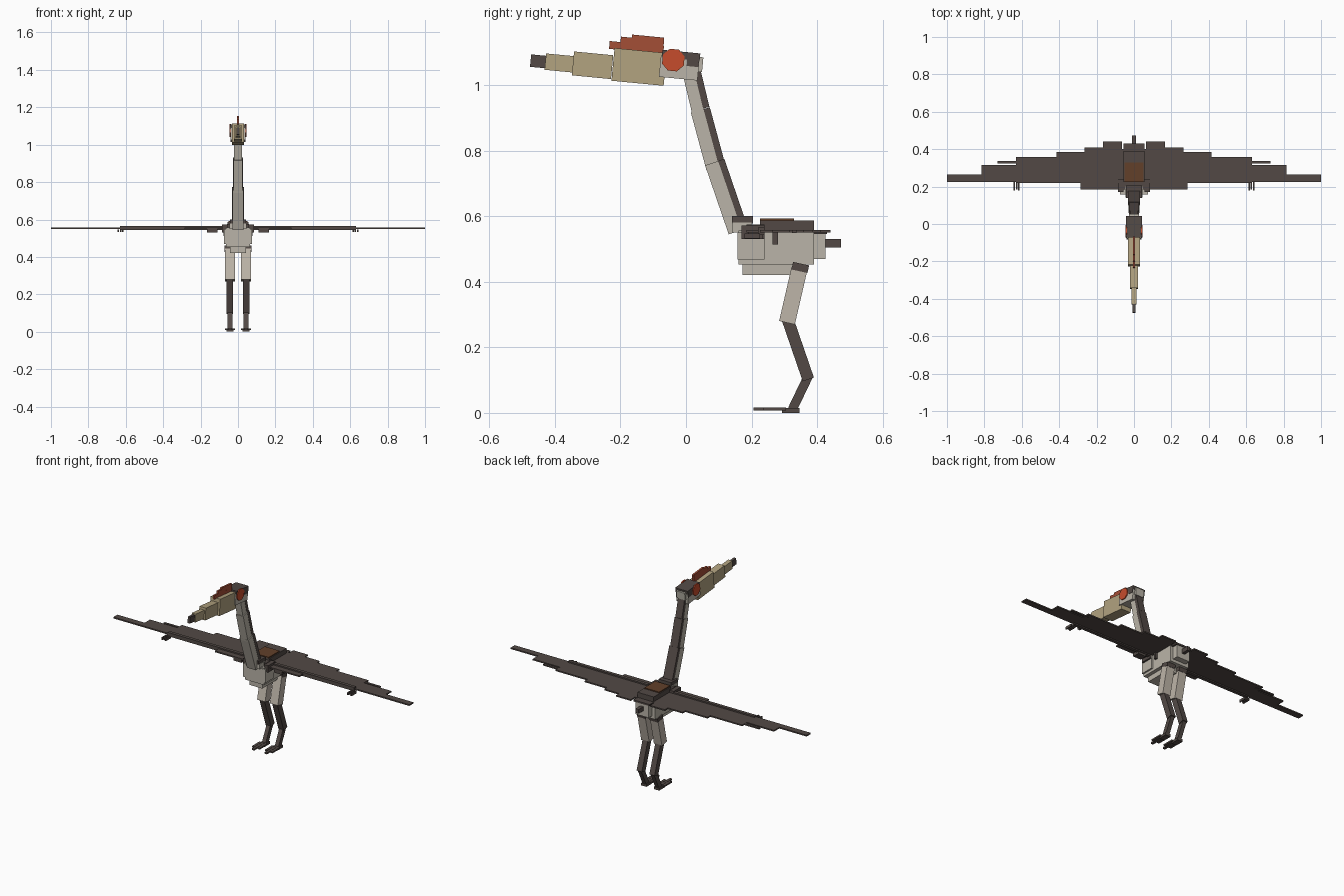
import bpy, bmesh, math
from mathutils import Matrix, Vector

if "Cube" in bpy.data.objects:
    bpy.data.objects.remove(bpy.data.objects["Cube"], do_unlink=True)


def material(name, rgb):
    lin = [((c / 255 + 0.055) / 1.055) ** 2.4 for c in rgb] + [1]
    m = bpy.data.materials.new(name)
    m.use_nodes = True
    m.diffuse_color = lin
    m.node_tree.nodes["Principled BSDF"].inputs["Base Color"].default_value = lin
    return m


GREY = material("pale grey plumage", (186, 180, 168))
DARK = material("dark plumage", (82, 73, 69))
THIGH = material("warm pale thigh", (190, 181, 169))
TAN = material("tan beak", (178, 163, 128))
CREST = material("rust crest", (164, 78, 54))
EYE = material("orange red eye", (198, 76, 44))
BROWN = material("brown back patch", (98, 64, 42))


def finish(name, bm, mat):
    bmesh.ops.recalc_face_normals(bm, faces=bm.faces)
    me = bpy.data.meshes.new(name)
    bm.to_mesh(me)
    bm.free()
    me.materials.append(mat)
    ob = bpy.data.objects.new(name, me)
    bpy.context.collection.objects.link(ob)
    return ob


def block(name, mat, centre, size, tilt=0.0):
    """Box of the given size, tilted about x."""
    bm = bmesh.new()
    bmesh.ops.create_cube(bm, size=1, matrix=Matrix.Diagonal((*size, 1)))
    ob = finish(name, bm, mat)
    ob.location = centre
    ob.rotation_euler.x = tilt
    return ob


def span(name, mat, x, y, z):
    """Upright box from (min, max) ranges."""
    r = (x, y, z)
    return block(name, mat, [(a + b) / 2 for a, b in r], [b - a for a, b in r])


def limb(name, mat, x, p0, p1, width, depth):
    """Box running between two (y, z) points."""
    dy, dz = p1[0] - p0[0], p1[1] - p0[1]
    centre = (x, (p0[0] + p1[0]) / 2, (p0[1] + p1[1]) / 2)
    return block(name, mat, centre, (width, depth, math.hypot(dy, dz)), math.atan2(-dy, dz))


# Body
span("body", GREY, (-.065, .065), (.16, .39), (.452, .556))
span("chest", GREY, (-.075, .075), (.157, .24), (.468, .55))
span("belly", GREY, (-.043, .043), (.173, .345), (.42, .455))
span("rump", GREY, (-.045, .045), (.385, .425), (.47, .548))
span("tail", DARK, (-.01, .01), (.42, .472), (.504, .53))
span("tail_cover", DARK, (-.055, .055), (.38, .43), (.546, .556))
span("mantle", DARK, (-.055, .055), (.225, .39), (.55, .587))
span("shoulder_cover", DARK, (-.06, .06), (.185, .24), (.55, .575))
span("back_patch", BROWN, (-.05, .05), (.225, .33), (.586, .593))
span("neck_base", GREY, (-.045, .045), (.142, .2), (.55, .58))
span("neck_base_cover", DARK, (-.042, .042), (.14, .205), (.578, .6))

# Neck: three pale pieces, each with a dark strip along the back
neck = [("lower", (.152, .552), (.08, .762), .06, .046),
        ("middle", (.083, .748), (.036, .922), .05, .044),
        ("upper", (.04, .91), (.01, 1.035), .042, .04)]
for part, p0, p1, w, d in neck:
    limb(part + "_neck", GREY, 0, p0, p1, w, d)
    a, b = Vector(p0), Vector(p1)
    along = (b - a).normalized()
    off = Vector((along.y, -along.x)) * (d / 2 + .006)
    limb(part + "_neck_stripe", DARK, 0, a + off + along * .015, b + off, w + .002, .02)

# Head, beak and crest share one slight upward tilt
TILT = math.radians(-5.5)
HEAD = Matrix.Translation((0, -.02, 1.06)) @ Matrix.Rotation(TILT, 4, 'X')
block("head", GREY, HEAD @ Vector((0, 0, -.008)), (.08, .118, .066), TILT)
block("head_cap", DARK, HEAD @ Vector((0, .002, .031)), (.084, .116, .022), TILT)
block("nape_cap", DARK, HEAD @ Vector((0, .04, .018)), (.084, .036, .036), TILT)
block("nape", GREY, (0, .037, 1.063), (.056, .028, .045), TILT)
for name, mat, y, z, w, l, h in [
        ("beak_base", TAN, -.143, 1.055, .066, .16, .1),
        ("beak_middle", TAN, -.285, 1.06, .044, .12, .073),
        ("beak_front", TAN, -.386, 1.067, .027, .086, .05),
        ("beak_tip", DARK, -.45, 1.072, .016, .048, .038),
        ("crest_low", CREST, -.151, 1.114, .012, .166, .024),
        ("crest_middle", CREST, -.134, 1.126, .0118, .132, .03),
        ("crest_top", CREST, -.117, 1.134, .0116, .098, .03)]:
    block(name, mat, (0, y, z), (w, l, h), TILT)

# Wing outline, from the leading edge round to the stepped trailing edge
WING = [(.05, .205), (.075, .205), (.075, .185), (.285, .185), (.285, .222),
        (.63, .222), (.63, .225), (1, .225), (1, .264), (.815, .264),
        (.815, .315), (.63, .315), (.63, .358), (.415, .358), (.415, .385),
        (.265, .385), (.265, .41), (.165, .41), (.165, .44), (.065, .44), (.065, .4), (.05, .4)]

for side, s in (("left", 1), ("right", -1)):
    def sided(name, mat, x, y, z):
        return span(side + "_" + name, mat, sorted((s * x[0], s * x[1])), y, z)

    # Eye
    bm = bmesh.new()
    turn = Matrix.Rotation(math.pi / 2, 4, 'Y') @ Matrix.Rotation(math.pi / 8, 4, 'Z')
    bmesh.ops.create_cone(bm, cap_ends=True, segments=8, radius1=.036, radius2=.036,
                          depth=.008, matrix=HEAD @ Matrix.Translation((s * .042, -.02, .014)) @ turn)
    finish(side + "_eye", bm, EYE)

    # Wing
    bm = bmesh.new()
    face = bm.faces.new([bm.verts.new((s * x, y, .55)) for x, y in WING])
    ext = bmesh.ops.extrude_face_region(bm, geom=[face])
    bmesh.ops.translate(bm, vec=(0, 0, .008),
                        verts=[v for v in ext["geom"] if isinstance(v, bmesh.types.BMVert)])
    finish(side + "_wing", bm, DARK)
    sided("wing_arm", DARK, (.06, .63), (.22, .24), (.543, .566))
    sided("wing_feather", DARK, (.6, .73), (.323, .337), (.549, .557))
    sided("shoulder", DARK, (.055, .085), (.17, .24), (.53, .572))
    sided("wing_root_pad", DARK, (.11, .165), (.19, .235), (.53, .552))
    sided("wing_strut", DARK, (.062, .078), (.264, .28), (.513, .553))
    for i in range(3):
        x = .612 + .012 * i
        sided("wing_claw_%d" % (i + 1), DARK, (x, x + .007),
              (.178 + .006 * (i % 2), .226), (.532, .547))

    # Leg
    x = s * .043
    limb(side + "_thigh", THIGH, x, (.346, .44), (.308, .275), .054, .049)
    limb(side + "_thigh_band", DARK, x, (.351, .455), (.346, .432), .056, .05)
    limb(side + "_shank", DARK, x, (.31, .285), (.373, .102), .035, .036)
    limb(side + "_lower_leg", DARK, x, (.373, .112), (.324, .01), .025, .028)

    # Foot with three splayed toes
    sided("foot", DARK, (.025, .061), (.292, .346), (0, .015))
    for i, (dx, front) in enumerate([(-.018, .235), (0, .206), (.018, .235)]):
        sided("toe_%d" % (i + 1), DARK, (.043 + dx - .008, .043 + dx + .008),
              (front, .305), (.008, .017))
